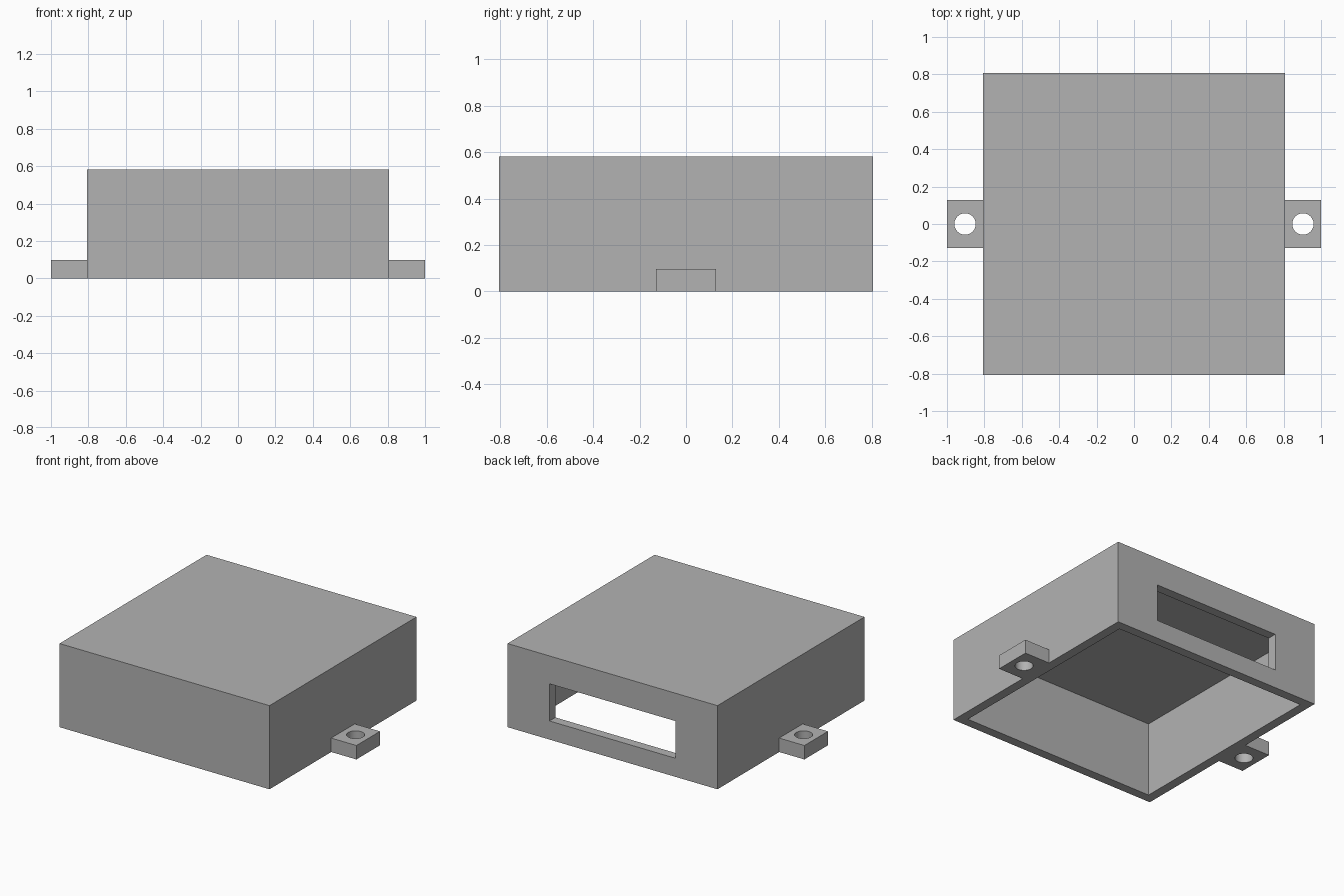
import bpy
from mathutils import Vector

if "Cube" in bpy.data.objects:
    bpy.data.objects.remove(bpy.data.objects["Cube"], do_unlink=True)

MM = 2 / 62  # design unit: overall width is 62 units

grey = bpy.data.materials.new("plain grey")
grey.use_nodes = True
grey.diffuse_color = (0.45, 0.45, 0.45, 1)
grey.node_tree.nodes["Principled BSDF"].inputs["Base Color"].default_value = grey.diffuse_color


def block(name, low, high):
    """Axis-aligned block between two corners, in design units."""
    low, high = Vector(low) * MM, Vector(high) * MM
    bpy.ops.mesh.primitive_cube_add(size=1, location=(low + high) / 2)
    obj = bpy.context.object
    obj.name = name
    obj.scale = high - low
    bpy.ops.object.transform_apply(location=True, rotation=False, scale=True)
    obj.data.materials.append(grey)
    return obj


def cut(obj, cutter):
    """Subtract the cutter from the object and discard it."""
    cutter.hide_render = True
    mod = obj.modifiers.new("cut", "BOOLEAN")
    mod.operation = "DIFFERENCE"
    mod.solver = "EXACT"
    mod.object = cutter
    bpy.context.view_layer.objects.active = obj
    bpy.ops.object.modifier_apply(modifier=mod.name)
    bpy.data.objects.remove(cutter, do_unlink=True)


half, height, wall = 25, 18, 2
inner = half - wall

# Housing: a shell open underneath, with a slot through the back wall
housing = block("housing", (-half, -half, 0), (half, half, height))
cut(housing, block("cavity_cutter", (-inner, -inner, -5), (inner, inner, height - wall)))
cut(housing, block("slot_cutter", (-15, inner - 2, 4), (15, half + 2, 12)))

# Mounting tabs with a round screw hole, one on each side
for side, name in ((1, "left_mounting_tab"), (-1, "right_mounting_tab")):
    ends = sorted((side * half, side * 31))
    tab = block(name, (ends[0], -4, 0), (ends[1], 4, 3))
    bpy.ops.mesh.primitive_cylinder_add(vertices=48, radius=1.77 * MM, depth=12 * MM,
                                        location=(side * 28 * MM, 0, 1.5 * MM))
    hole = bpy.context.object
    hole.data.materials.append(grey)
    cut(tab, hole)
    bpy.ops.object.select_all(action="DESELECT")
    tab.select_set(True)
    bpy.ops.object.shade_smooth_by_angle()
